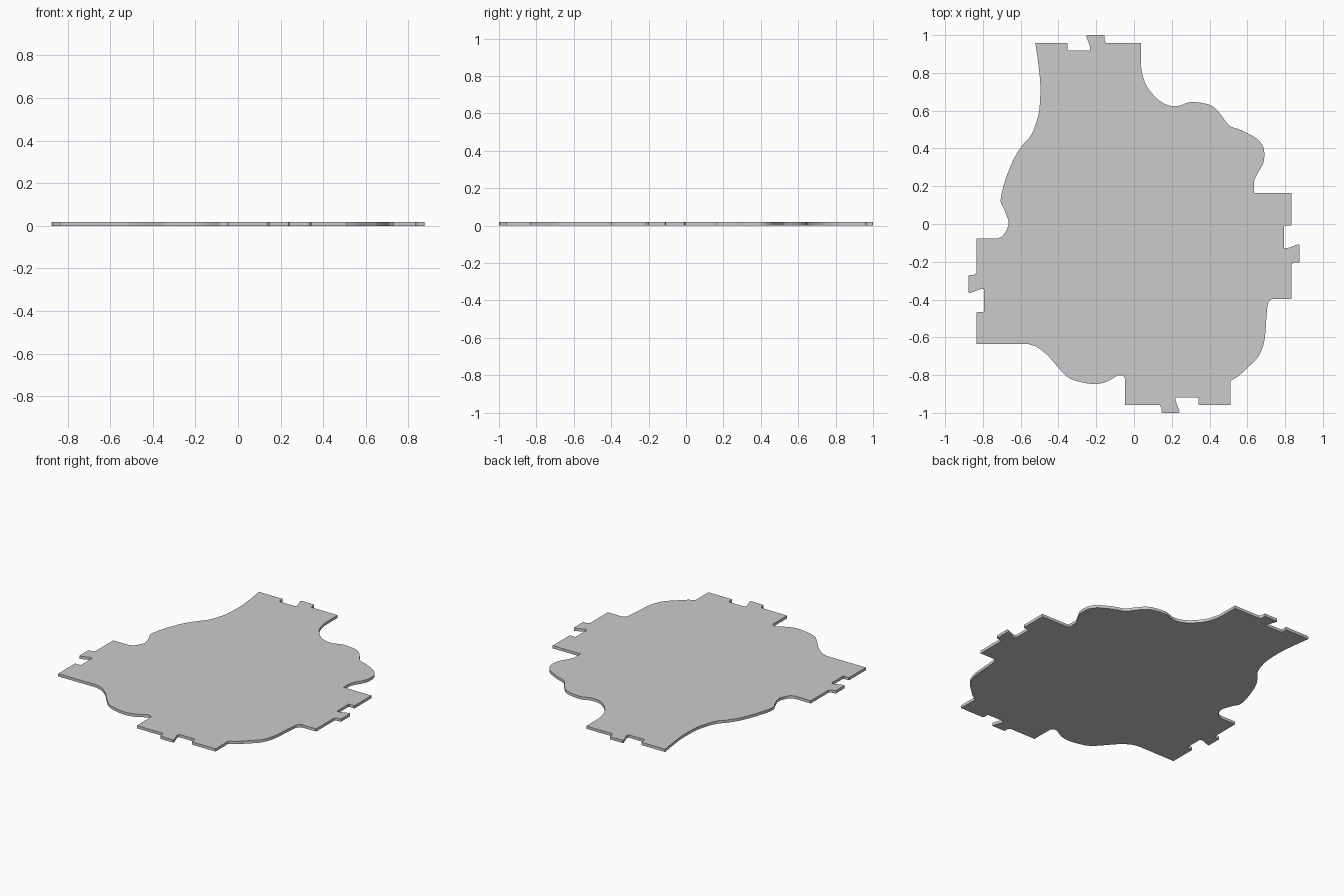
import bpy, bmesh
from mathutils import Vector

THICK = 0.018

# Interlocking edge profile: u runs along the edge, v points outward
JOINT = [(-0.28, 0), (-0.113, 0), (-0.109, -0.004), (-0.109, -0.037), (-0.105, -0.041),
         (0.009, -0.041), (0.011, -0.037), (0.011, -0.022), (-0.010, 0.036), (-0.006, 0.041),
         (0.084, 0.041), (0.087, 0.036), (0.087, 0.014), (0.096, 0), (0.28, 0)]


def joint(cx, cy, ox, oy):
    """Joint profile centred on (cx, cy), facing outward (ox, oy), clockwise."""
    return [Vector((cx + u * oy + v * ox, cy - u * ox + v * oy)) for u, v in JOINT]


def smooth(points, steps=5):
    """Catmull-Rom curve through the points."""
    p = [Vector(q) for q in points]
    p = [2 * p[0] - p[1]] + p + [2 * p[-1] - p[-2]]
    out = []
    for a, b, c, d in zip(p, p[1:], p[2:], p[3:]):
        for i in range(steps):
            t = i / steps
            out.append(0.5 * (2 * b + (c - a) * t + (2 * a - 5 * b + 4 * c - d) * t * t
                              + (3 * b - a - 3 * c + d) * t ** 3))
    return out + [p[-2]]


# Wavy edges between the joints, clockwise from the back joint
back_right = [(0.037, 0.89), (0.040, 0.815), (0.063, 0.738), (0.11, 0.675), (0.155, 0.64),
              (0.20, 0.625), (0.243, 0.627), (0.296, 0.645), (0.365, 0.640), (0.418, 0.622),
              (0.460, 0.579), (0.505, 0.521), (0.56, 0.500), (0.614, 0.474), (0.656, 0.447),
              (0.683, 0.41), (0.690, 0.368), (0.683, 0.32), (0.651, 0.262), (0.636, 0.23)]
front_right = [(0.73, -0.397), (0.710, -0.419), (0.701, -0.495), (0.693, -0.60),
               (0.677, -0.664), (0.651, -0.712), (0.603, -0.759), (0.556, -0.802),
               (0.511, -0.831)]
front_left = [(-0.048, -0.817), (-0.058, -0.804), (-0.085, -0.802), (-0.122, -0.823),
              (-0.164, -0.841), (-0.217, -0.847), (-0.286, -0.836), (-0.349, -0.812),
              (-0.402, -0.759), (-0.455, -0.698), (-0.508, -0.655), (-0.550, -0.638),
              (-0.587, -0.635)]
back_left = [(-0.725, -0.077), (-0.693, -0.061), (-0.667, -0.013), (-0.667, 0.024),
             (-0.688, 0.08), (-0.706, 0.12), (-0.693, 0.193), (-0.667, 0.273),
             (-0.630, 0.357), (-0.587, 0.421), (-0.545, 0.470), (-0.516, 0.542),
             (-0.500, 0.617), (-0.496, 0.738), (-0.507, 0.85), (-0.522, 0.957)]

outline = (joint(-0.243, 0.959, 0, 1) + smooth(back_right) + [Vector((0.636, 0.164))]
           + joint(0.834, -0.117, 1, 0) + smooth(front_right)
           + joint(0.232, -0.959, 0, -1) + smooth(front_left)
           + joint(-0.834, -0.356, -1, 0) + smooth(back_left)[:-1])

# Flat plate extruded from the outline
bm = bmesh.new()
base = bm.faces.new([bm.verts.new((q.x, q.y, 0)) for q in outline])
top = bmesh.ops.extrude_face_region(bm, geom=[base], use_keep_orig=True)
bmesh.ops.translate(bm, vec=(0, 0, THICK),
                    verts=[g for g in top["geom"] if isinstance(g, bmesh.types.BMVert)])
bmesh.ops.recalc_face_normals(bm, faces=bm.faces)
bmesh.ops.triangulate(bm, faces=[f for f in bm.faces if len(f.verts) > 4])
mesh = bpy.data.meshes.new("base_plate")
bm.to_mesh(mesh)
bm.free()
plate = bpy.data.objects.new("base_plate", mesh)
bpy.context.collection.objects.link(plate)
